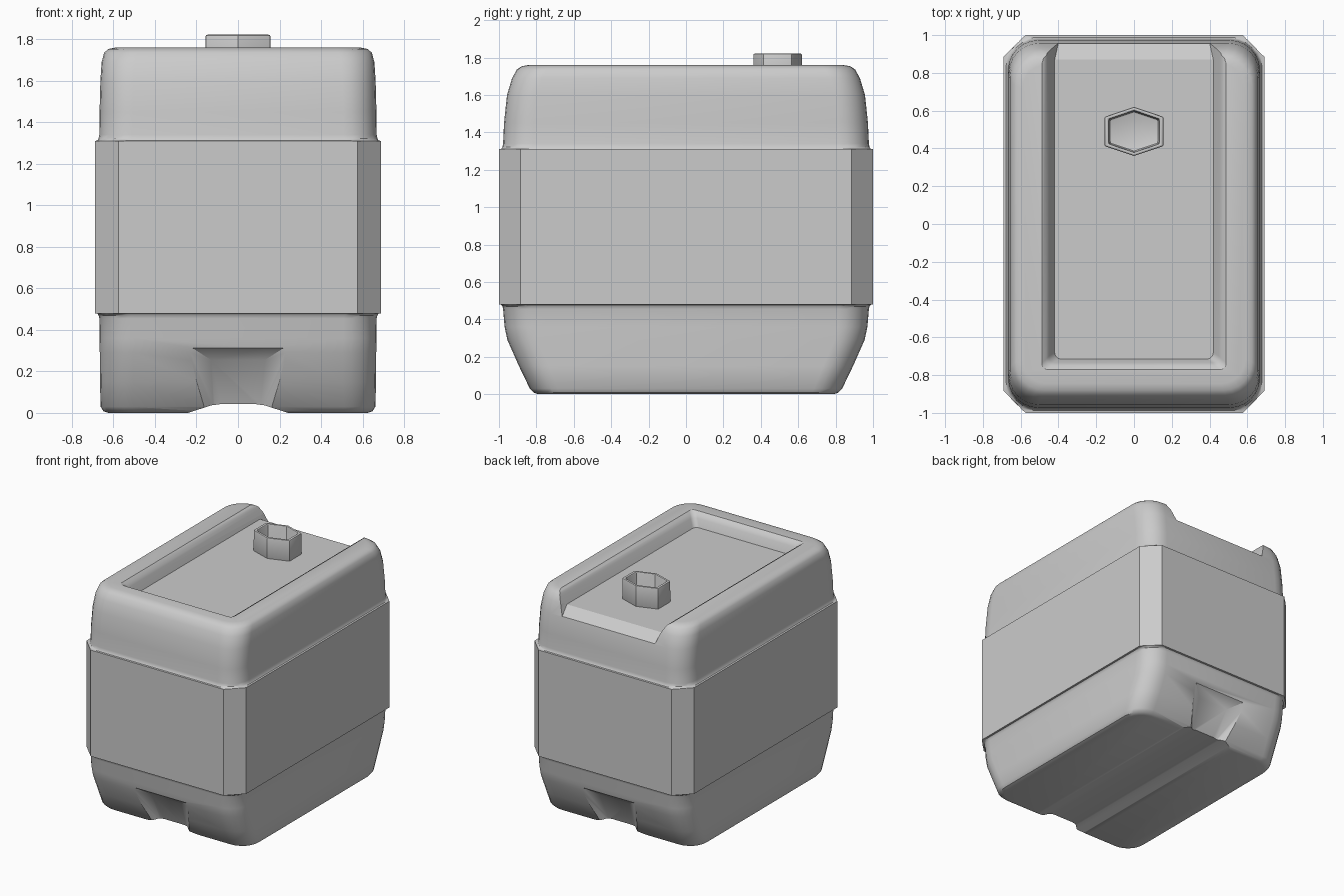
import bpy, bmesh, math

if "Cube" in bpy.data.objects:
    bpy.data.objects.remove(bpy.data.objects["Cube"])


def new_object(name, bm):
    bmesh.ops.recalc_face_normals(bm, faces=bm.faces)
    mesh = bpy.data.meshes.new(name)
    bm.to_mesh(mesh)
    bm.free()
    ob = bpy.data.objects.new(name, mesh)
    bpy.context.collection.objects.link(ob)
    return ob


def loft(name, rings):
    """Skin closed rings of points and cap both ends."""
    bm = bmesh.new()
    rows = [[bm.verts.new(p) for p in ring] for ring in rings]
    n = len(rows[0])
    for a, b in zip(rows, rows[1:]):
        for i in range(n):
            j = (i + 1) % n
            bm.faces.new((a[i], a[j], b[j], b[i]))
    bm.faces.new(rows[0])
    bm.faces.new(rows[-1])
    return new_object(name, bm)


def hull(name, points):
    bm = bmesh.new()
    for p in points:
        bm.verts.new(p)
    bmesh.ops.convex_hull(bm, input=bm.verts)
    return new_object(name, bm)


def ring(z, hx, hy, r, cy=0.0, chamfer=False, n=6):
    """Rounded (or chamfered) rectangle outline."""
    pts = []
    for k, (sx, sy) in enumerate(((1, 1), (-1, 1), (-1, -1), (1, -1))):
        arc = []
        for i in range(n + 1):
            a = math.radians(90 * (k + i / n))
            arc.append((sx * (hx - r) + r * math.cos(a),
                        cy + sy * (hy - r) + r * math.sin(a), z))
        if chamfer:
            p, q = arc[0], arc[-1]
            arc = [tuple(u + (v - u) * i / n for u, v in zip(p, q)) for i in range(n + 1)]
        pts += arc
    return pts


def activate(ob):
    bpy.ops.object.select_all(action='DESELECT')
    ob.select_set(True)
    bpy.context.view_layer.objects.active = ob


def cut(ob, cutter):
    m = ob.modifiers.new("cut", 'BOOLEAN')
    m.operation = 'DIFFERENCE'
    m.solver = 'EXACT'
    m.object = cutter
    activate(ob)
    bpy.ops.object.modifier_apply(modifier=m.name)
    bpy.data.objects.remove(cutter, do_unlink=True)


# Container body: tapered base, chamfered middle band, rounded shoulder
base = [(0, .625, .79, .13), (.008, .648, .812, .14), (.03, .662, .835, .15),
        (.15, .665, .893, .16), (.29, .666, .955, .16), (.36, .667, .97, .16),
        (.455, .668, .978, .16), (.47, .672, .981, .16), (.478, .677, .987, .15)]
shoulder = [(1.312, .677, .987, .15), (1.322, .672, .981, .16), (1.34, .668, .978, .16),
            (1.45, .667, .973, .16), (1.6, .663, .957, .16), (1.69, .657, .93, .16),
            (1.735, .645, .905, .16), (1.753, .625, .88, .15), (1.76, .59, .845, .13)]
rings = [ring(*p) for p in base]
rings += [ring(z, .69, 1.0, .115, chamfer=True) for z in (.48, 1.31)]
rings += [ring(*p) for p in shoulder]
body = loft("container_body", rings)

# Top recess with sloping walls, open at the back
recess = [(1.66, .42, -.715), (1.72, .45, -.735), (1.745, .465, -.75),
          (1.757, .485, -.768), (1.80, .53, -.81)]
cut(body, loft("recess_cutter", [
    ring(z, hx, (1.2 - y0) / 2, .035, cy=(1.2 + y0) / 2) for z, hx, y0 in recess]))

# Softened sill where the recess runs out at the back
cut(body, hull("sill_cutter", [
    (s * x, y, z) for s in (-1, 1) for x, y, z in
    ((.42, .87, 1.661), (.40, .93, 1.64), (.38, 1.05, 1.54), (.43, .90, 1.68), (.43, 1.05, 1.68))]))

# Shallow channel along the underside
half = [(.32, -.05), (.25, -.003), (.21, .01), (.13, .036), (.08, .043)]
profile = half + [(-x, z) for x, z in reversed(half)]
cut(body, loft("channel_cutter", [[(x, y, z) for x, z in profile] for y in (-1.2, 1.2)]))

# Finger grips, front and back
for side in (-1, 1):
    cut(body, hull("grip_cutter", [
        (s * x, side * y, z) for s in (-1, 1) for x, y, z in
        ((.13, .885, .255), (.11, .785, .02), (.27, 1.0, .345), (.25, .90, -.03))]))

activate(body)
bpy.ops.object.shade_smooth_by_angle(angle=math.radians(33))

# Six-sided hollow spout
hexagon = [(0, .13), (-.157, .077), (-.157, -.077), (0, -.13), (.157, -.077), (.157, .077)]
spout = loft("spout", [
    [(x * s, .49 + y * s, z) for x, y in hexagon]
    for s, z in ((1, 1.645), (1, 1.822), (.84, 1.822), (.82, 1.69))])
bev = spout.modifiers.new("bevel", 'BEVEL')
bev.width = .014
bev.segments = 2
bev.limit_method = 'ANGLE'
bev.angle_limit = math.radians(55)
activate(spout)
bpy.ops.object.modifier_apply(modifier=bev.name)
bpy.ops.object.shade_smooth_by_angle(angle=math.radians(32))
